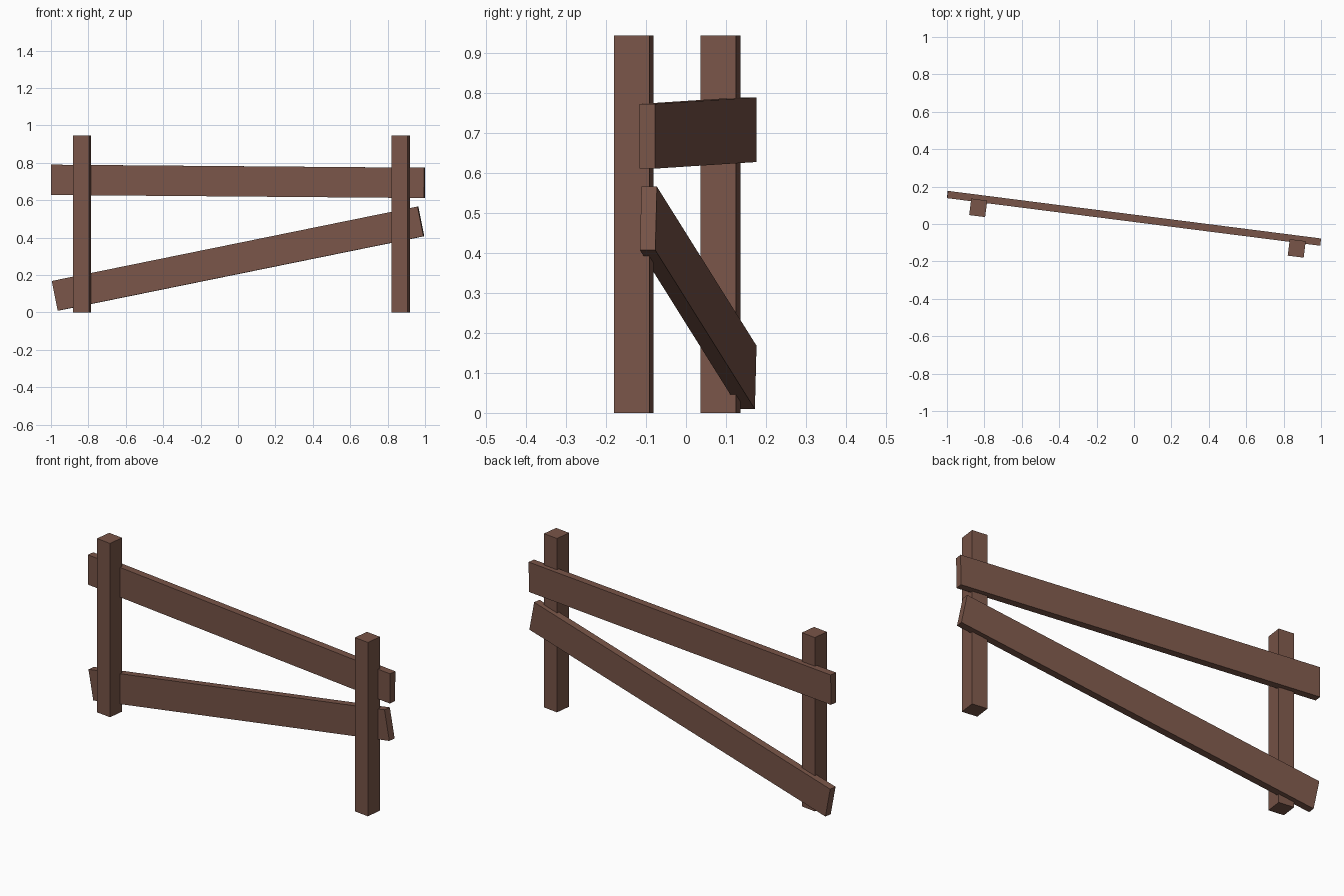
import bpy, math
from mathutils import Matrix

if "Cube" in bpy.data.objects:
    bpy.data.objects.remove(bpy.data.objects["Cube"])

YAW = math.radians(-7.27)  # whole fence is turned slightly about z

wood = bpy.data.materials.new("brown_wood")
wood.diffuse_color = (0.191, 0.091, 0.065, 1)
wood.use_nodes = True
wood.node_tree.nodes["Principled BSDF"].inputs["Base Color"].default_value = wood.diffuse_color


def beam(name, centre, size, pitch=0.0):
    """Box turned with the fence, pitched within the fence plane."""
    bpy.ops.mesh.primitive_cube_add(size=1)
    ob = bpy.context.object
    ob.name = name
    ob.data.transform(Matrix.Translation(centre)
                      @ Matrix.Rotation(YAW, 4, 'Z')
                      @ Matrix.Rotation(math.radians(-pitch), 4, 'Y')
                      @ Matrix.Diagonal((*size, 1)))
    ob.data.materials.append(wood)


# upright posts
POST = (0.086, 0.089, 0.945)
beam("left_post", (-0.833, 0.0865, 0.4725), POST)
beam("right_post", (0.87, -0.1305, 0.4725), POST)

# rails behind the posts: one nearly level, one slumped
RAIL = (2.011, 0.039, 0.162)
beam("upper_rail", (0, 0.0305, 0.701), RAIL, -0.47)
beam("lower_rail", (0, 0.0305, 0.288), RAIL, 11.42)
